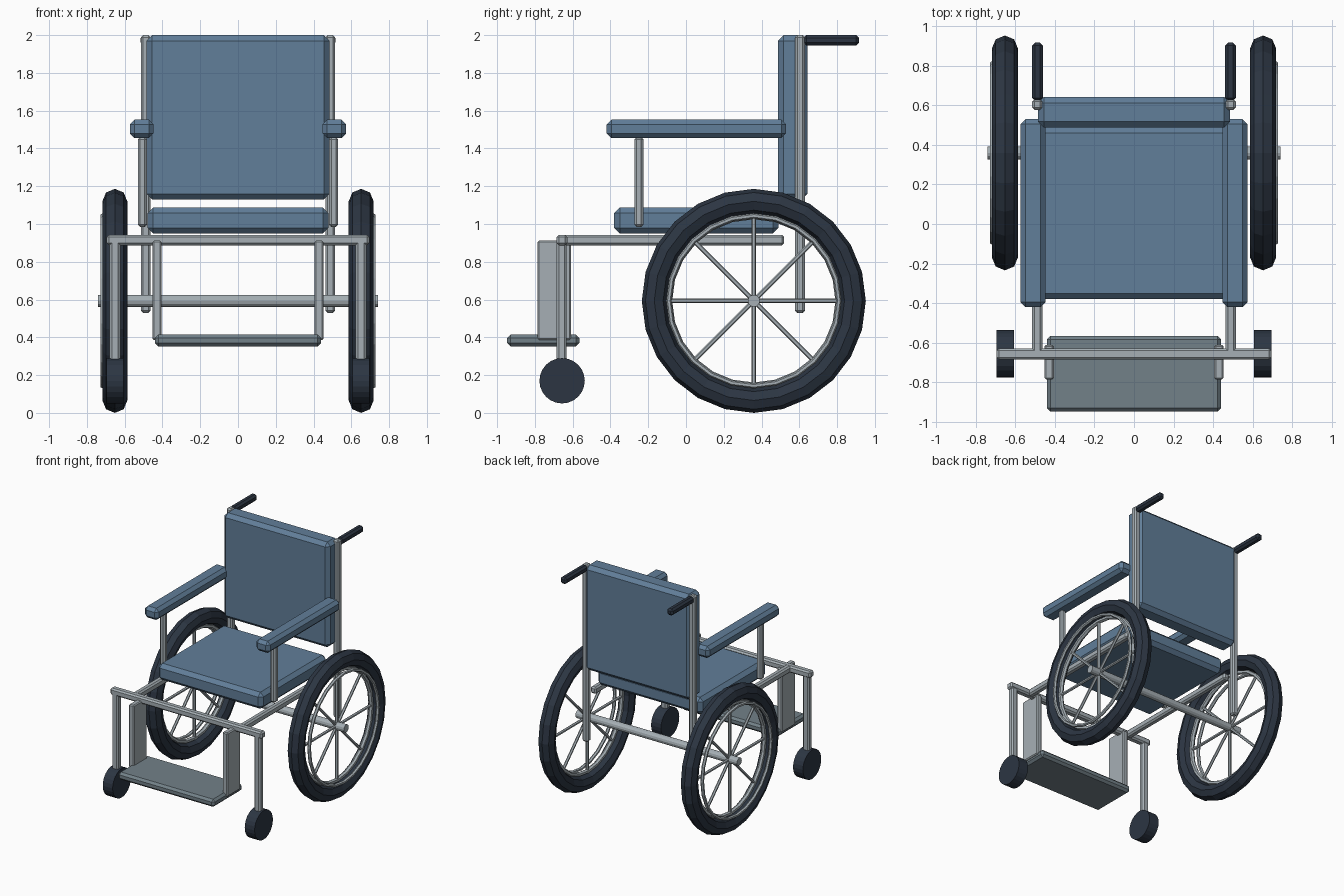
import bpy, math

if "Cube" in bpy.data.objects:
    bpy.data.objects.remove(bpy.data.objects["Cube"])


def mat(name, col):
    m = bpy.data.materials.new(name)
    m.diffuse_color = (*col, 1)
    m.use_nodes = True
    m.node_tree.nodes["Principled BSDF"].inputs["Base Color"].default_value = m.diffuse_color
    return m


BLUE = mat("upholstery_blue", (0.12, 0.21, 0.32))
METAL = mat("frame_metal", (0.38, 0.43, 0.46))
RUBBER = mat("dark_rubber", (0.025, 0.036, 0.055))
PLATE = mat("plate_grey", (0.17, 0.22, 0.25))


def finish(name, m):
    ob = bpy.context.object
    ob.name = name
    ob.data.materials.append(m)
    return ob


def box(name, x, y, z, m, bevel=0.012):
    """Chamfered box from (min, max) ranges."""
    bpy.ops.mesh.primitive_cube_add(size=1, location=[sum(r) / 2 for r in (x, y, z)])
    ob = finish(name, m)
    ob.scale = [r[1] - r[0] for r in (x, y, z)]
    bpy.ops.object.transform_apply(location=False, rotation=False, scale=True)
    mod = ob.modifiers.new("chamfer", 'BEVEL')
    mod.width, mod.segments = bevel, 1
    return ob


def pair(name, x, y, z, m, bevel=0.012):
    """The same box on the left and right side."""
    box("left_" + name, (-x[1], -x[0]), y, z, m, bevel)
    box("right_" + name, x, y, z, m, bevel)


def rod(name, loc, r, length, m, rot, sides):
    bpy.ops.mesh.primitive_cylinder_add(vertices=sides, radius=r, depth=length,
                                        location=loc, rotation=rot)
    return finish(name, m)


def ring(name, loc, major, minor, m, sides):
    bpy.ops.mesh.primitive_torus_add(major_radius=major, minor_radius=minor, major_segments=24,
                                     minor_segments=sides, location=loc,
                                     rotation=(0, math.pi / 2, 0))
    return finish(name, m)


ACROSS = (0, math.pi / 2, 0)
WY, WZ = 0.359, 0.593

# Upholstery
box("seat", (-0.48, 0.48), (-0.38, 0.49), (0.95, 1.087), BLUE, 0.03)
box("backrest", (-0.485, 0.485), (0.487, 0.642), (1.13, 2.0), BLUE, 0.03)
pair("armrest", (0.447, 0.573), (-0.42, 0.53), (1.455, 1.552), BLUE, 0.025)

# Frame
pair("back_post", (0.462, 0.514), (0.577, 0.63), (0.53, 2.0), METAL)
pair("push_handle", (0.46, 0.515), (0.622, 0.916), (1.945, 2.0), RUBBER, 0.015)
pair("armrest_post", (0.482, 0.53), (-0.273, -0.225), (0.985, 1.46), METAL)
pair("side_rail", (0.462, 0.514), (-0.65, 0.52), (0.887, 0.943), METAL)
box("front_crossbar", (-0.695, 0.695), (-0.685, -0.628), (0.887, 0.943), METAL)

# Footrest
pair("footrest_hanger", (0.405, 0.452), (-0.785, -0.61), (0.385, 0.912), METAL, 0.008)
box("footplate", (-0.44, 0.44), (-0.947, -0.565), (0.352, 0.415), PLATE, 0.018)

# Front casters
pair("caster_fork", (0.622, 0.68), (-0.685, -0.632), (0.2, 0.915), METAL)
for side, s in (("left", -1), ("right", 1)):
    rod(side + "_caster", (s * 0.65, -0.656, 0.17), 0.12, 0.09, RUBBER, ACROSS, 24)

# Rear axle and wheels
rod("rear_axle", (0, WY, WZ), 0.032, 1.48, METAL, ACROSS, 12)
for side, s in (("left", -1), ("right", 1)):
    ring(side + "_tire", (s * 0.652, WY, WZ), 0.527, 0.066, RUBBER, 8)
    ring(side + "_rim", (s * 0.652, WY, WZ), 0.45, 0.018, METAL, 6)
    ring(side + "_hand_rim", (s * 0.715, WY, WZ), 0.45, 0.014, METAL, 6)
    for i in range(4):
        rod(f"{side}_spoke_{i}", (s * 0.652, WY, WZ), 0.012, 0.89, METAL,
            (i * math.pi / 4, 0, 0), 6)
